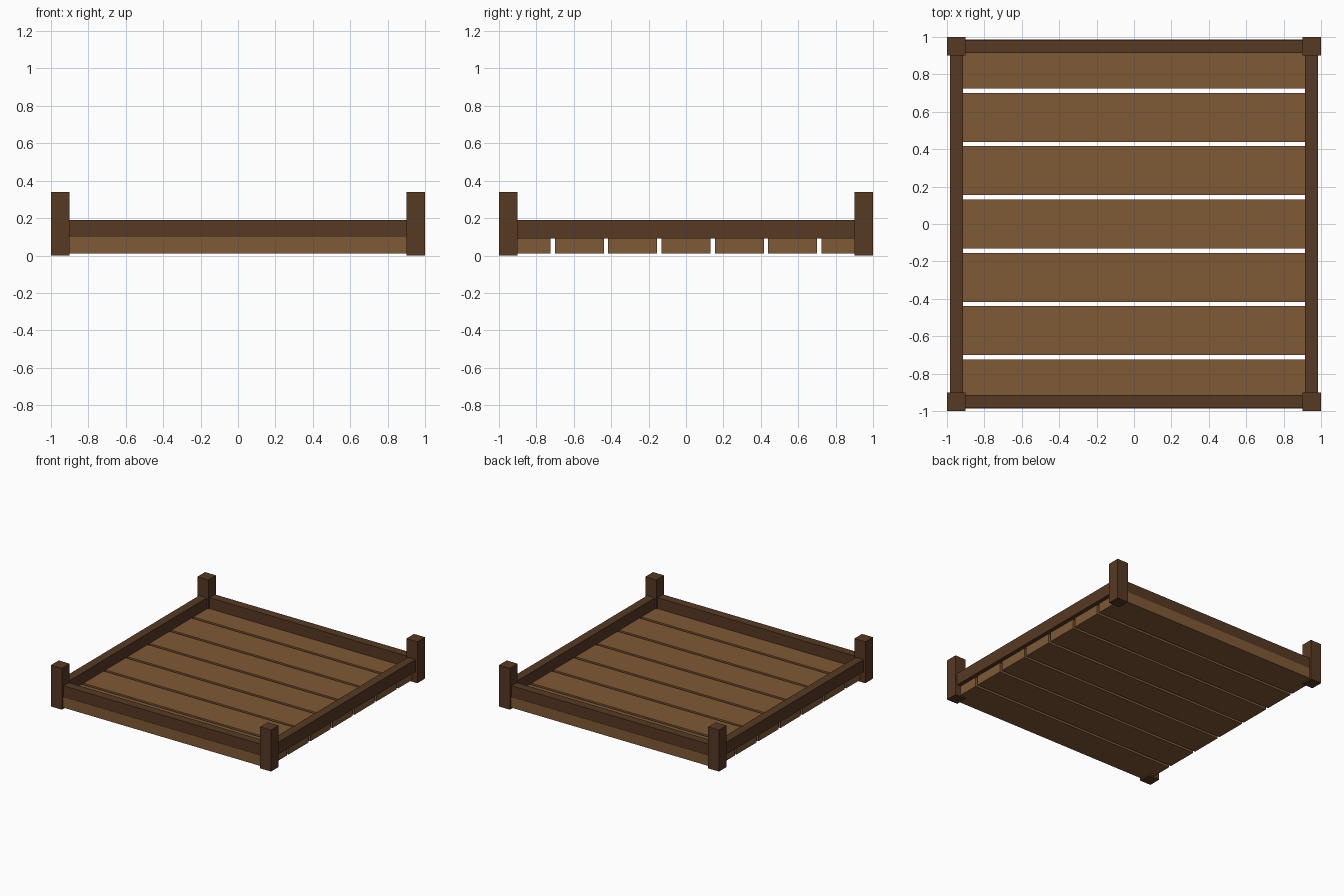
import bpy

if "Cube" in bpy.data.objects:
    bpy.data.objects.remove(bpy.data.objects["Cube"])


def material(name, rgb):
    m = bpy.data.materials.new(name)
    m.diffuse_color = (*rgb, 1.0)
    m.use_nodes = True
    m.node_tree.nodes["Principled BSDF"].inputs["Base Color"].default_value = m.diffuse_color
    return m


dark_wood = material("dark wood", (0.093, 0.041, 0.016))
plank_wood = material("plank wood", (0.212, 0.100, 0.036))


def box(name, lo, hi, mat):
    """Axis-aligned box between two corners."""
    centre = [(a + b) / 2 for a, b in zip(lo, hi)]
    bpy.ops.mesh.primitive_cube_add(size=1, location=centre)
    ob = bpy.context.object
    ob.name = name
    ob.scale = [b - a for a, b in zip(lo, hi)]
    bpy.ops.object.transform_apply(location=False, rotation=False, scale=True)
    ob.data.materials.append(mat)
    return ob


# Corner posts
for sx, side in ((-1, "left"), (1, "right")):
    for sy, end in ((-1, "front"), (1, "back")):
        x, y = sx * 0.95, sy * 0.95
        box(f"{end}_{side}_post", (x - 0.05, y - 0.05, 0), (x + 0.05, y + 0.05, 0.34), dark_wood)

# Rails between the posts
for s, side, end in ((-1, "left", "front"), (1, "right", "back")):
    c = s * 0.948
    box(f"{side}_rail", (c - 0.035, -0.91, 0.09), (c + 0.035, 0.91, 0.19), dark_wood)
    box(f"{end}_rail", (-0.91, c - 0.035, 0.09), (0.91, c + 0.035, 0.19), dark_wood)

# Seven floor planks with narrow gaps, ends tucked under the side rails
for i in range(7):
    y = (i - 3) * 0.2848
    box(f"floor_plank_{i + 1}", (-0.95, y - 0.131, 0.012), (0.95, y + 0.131, 0.10), plank_wood)
